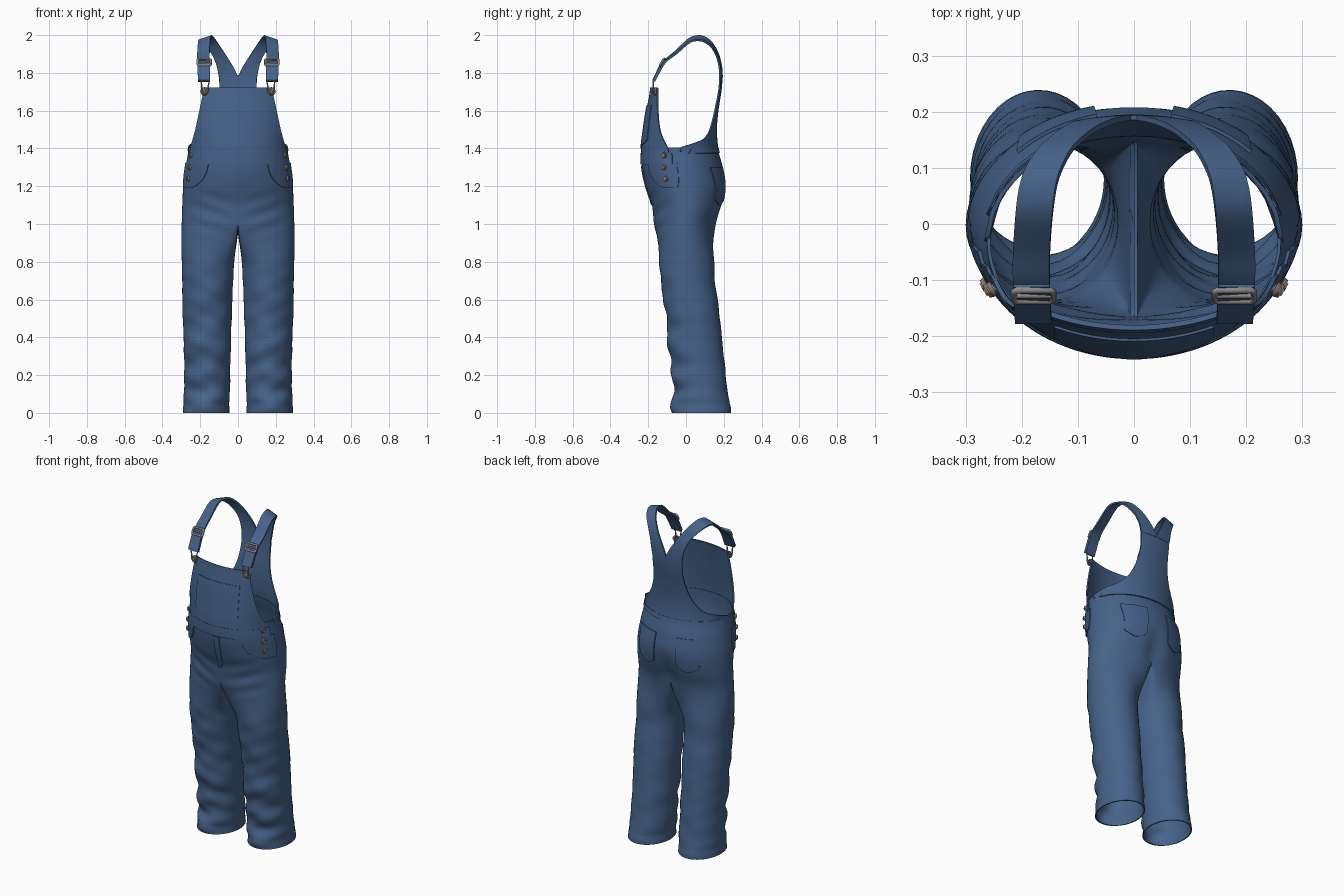
import bpy, bmesh, math
from math import sin, cos, pi, radians
from mathutils import Vector

cube = bpy.data.objects.get("Cube")
if cube:
    bpy.data.objects.remove(cube)


def material(name, rgb):
    m = bpy.data.materials.new(name)
    m.use_nodes = True
    m.diffuse_color = (*rgb, 1)
    m.node_tree.nodes["Principled BSDF"].inputs["Base Color"].default_value = (*rgb, 1)
    return m


DENIM = material("denim_blue", (0.06, 0.122, 0.25))
STEEL = material("dull_steel", (0.27, 0.255, 0.25))
BRASS = material("worn_brass", (0.255, 0.2, 0.165))

# Garment outline: height, inner x, outer x, front y, back y
BODY = [(0, .05, .288, -.07, .235), (.07, .045, .29, -.075, .228), (.12, .043, .284, -.06, .22),
        (.2, .042, .286, -.08, .21), (.26, .04, .284, -.073, .205), (.35, .038, .287, -.1, .195),
        (.45, .035, .29, -.097, .185), (.6, .03, .295, -.12, .168), (.7, .026, .295, -.133, .152),
        (.8, .02, .298, -.145, .153), (.9, .01, .3, -.157, .153), (1, 0, .298, -.17, .165),
        (1.1, 0, .295, -.18, .195), (1.2, 0, .29, -.212, .21), (1.3, 0, .278, -.232, .195),
        (1.4, 0, .262, -.232, .168), (1.5, 0, .27, -.22, .16), (1.6, 0, .28, -.205, .168),
        (1.72, 0, .3, -.183, .186), (1.8, 0, .3, -.175, .19)]
CROTCH, WAIST = 1.02, 1.405


def interp(table, t, smooth=True):
    """Look up a row of the table at key t."""
    n = len(table)
    i = max(0, min(n - 2, sum(r[0] <= t for r in table) - 1))
    a, b = table[i], table[i + 1]
    p, q = table[max(i - 1, 0)], table[min(i + 2, n - 1)]
    h = b[0] - a[0]
    f = min(1, max(0, (t - a[0]) / h))
    out = []
    for k in range(1, len(a)):
        if not smooth:
            out.append(a[k] + (b[k] - a[k]) * f)
            continue
        m0 = (b[k] - p[k]) / (b[0] - p[0]) * h
        m1 = (q[k] - a[k]) / (q[0] - a[0]) * h
        out.append((2*f**3 - 3*f*f + 1) * a[k] + (f**3 - 2*f*f + f) * m0
                   + (3*f*f - 2*f**3) * b[k] + (f**3 - f*f) * m1)
    return out


def finish(ob, mat, modifiers=()):
    """Add the material, bake the modifiers and shade."""
    ob.data.materials.append(mat)
    bpy.ops.object.select_all(action='DESELECT')
    ob.select_set(True)
    bpy.context.view_layer.objects.active = ob
    for kind, props in modifiers:
        mod = ob.modifiers.new(kind.lower(), kind)
        for key, value in props.items():
            setattr(mod, key, value)
        bpy.ops.object.modifier_apply(modifier=mod.name)
    bpy.ops.object.shade_smooth_by_angle(angle=radians(50))
    return ob


def new_object(name, bm):
    me = bpy.data.meshes.new(name)
    bm.to_mesh(me)
    bm.free()
    ob = bpy.data.objects.new(name, me)
    bpy.context.collection.objects.link(ob)
    return ob


def add_grid(bm, rows):
    vs = [[bm.verts.new(p) for p in row] for row in rows]
    for lo, hi in zip(vs, vs[1:]):
        for c in range(len(lo) - 1):
            bm.faces.new((lo[c], lo[c + 1], hi[c + 1], hi[c]))


def sheet(name, rows, thick):
    bm = bmesh.new()
    add_grid(bm, rows)
    return finish(new_object(name, bm), DENIM, [("SOLIDIFY", dict(thickness=thick, offset=0))])


def on_body(x, z, side=-1, off=0.0):
    """Point on the torso oval; side -1 is the front, 1 the back."""
    _, rx, yf, yb = interp(BODY, z)
    a = math.asin(max(-1, min(1, x / rx)))
    cy, ry = (yf + yb) / 2, (yb - yf) / 2
    return Vector(((rx + off) * sin(a), cy + side * (ry + off) * cos(a), z))


def patch(name, edges, side=-1, off=0.006, thick=0.006, smooth=False, cols=16):
    """Cloth panel on the torso; edges are (z, one x, other x), from bottom up."""
    z0, z1 = edges[0][0], edges[-1][0]
    n = max(3, math.ceil((z1 - z0) / .012))
    rows = []
    for i in range(n + 1):
        z = z0 + (z1 - z0) * i / n
        l, r = sorted(interp(edges, z, smooth), reverse=side > 0)
        rows.append([on_body(l + (r - l) * c / cols, z, side, off) for c in range(cols + 1)])
    return sheet(name, rows, thick)


# Trousers: left half with its leg, then mirrored
OUT, INN = 32, 12


def leg_ring(z):
    x0, x1, yf, yb = interp(BODY, z)
    cx, rx, cy, ry = (x0 + x1) / 2, (x1 - x0) / 2, (yf + yb) / 2, (yb - yf) / 2
    w = min(1, max(0, (z - .72) / (CROTCH - .72)))
    w = w * w * (3 - 2 * w)
    pts = []
    for i in range(OUT + INN + 1):
        outer = i <= OUT
        u = i / OUT if outer else (i - OUT) / INN
        # Round leg section, softly folded at the front and towards the hem
        a = radians(-140 + 280 * u) if outer else radians(140 + 80 * u)
        c, s = cos(a), sin(a)
        depth = (.001 + .0035 * max(0, -s)) * (1 - w) * (1.2 - z)
        fold = depth * (sin(33 * z + 3.5 * c) + .7 * sin(58 * z - 4 * c)) + (.004 if z < .035 else 0)
        round_p = Vector((cx + (rx + fold) * c, cy + (ry + fold) * s, z))
        # Half-oval section under the seat
        if outer:
            b = pi * (u - .5)
            half_p = Vector((x0 + (x1 - x0) * cos(b), cy + ry * sin(b), z))
        else:
            half_p = Vector((x0, cy + ry * cos(pi * u), z - .045 * sin(pi * u) * w))
        p = round_p.lerp(half_p, w)
        # Cleft of the seat and creases fanning from the crotch
        fade = max(0, 1 - abs(z - 1.06) / .17)
        if p.y > 0:
            p.y -= .022 * fade * math.exp(-(p.x / .05) ** 2)
        elif z > .8:
            p.y += .005 * fade * sin(70 * (z - .35 * p.x)) * sin(pi * min(1, p.x / .28))
        if z >= CROTCH - 1e-4 and i in (0, OUT):
            p.x = 0
        pts.append(p)
    return pts


leg_rows = [leg_ring(CROTCH * i / 72) for i in range(73)]
top_rows = [leg_ring(CROTCH + (WAIST - CROTCH) * i / 24) for i in range(1, 25)]
for p in leg_rows[-1][OUT:]:
    p.x = 0
bm = bmesh.new()
add_grid(bm, [r[:OUT + 1] for r in leg_rows + top_rows])
add_grid(bm, [r[OUT:] for r in leg_rows])
bmesh.ops.remove_doubles(bm, verts=bm.verts, dist=1e-5)
finish(new_object("trousers", bm), DENIM,
       [("MIRROR", dict(merge_threshold=.001)), ("SOLIDIFY", dict(thickness=.006, offset=-1))])

# Bib with its pocket and hems
BIB = [(1.34, -.257, .257), (1.4, -.249, .249), (1.5, -.223, .223), (1.6, -.202, .202), (1.72, -.177, .177)]
patch("bib", BIB, off=.001, thick=.008, smooth=True, cols=32)
patch("bib_top_hem", [(1.69, -.181, .181), (1.722, -.177, .177)], off=.004, thick=.005)
patch("bib_pocket", [(1.4, -.01, .01), (1.44, -.138, .138), (1.63, -.138, .138)], off=.006, thick=.007)
patch("front_waistband", [(1.315, -.268, .268), (1.375, -.258, .258)], off=.004, cols=32)

# Back panel that narrows into the straps
BACK = [(1.385, -.264, .264), (1.412, -.26, .26), (1.43, -.24, .24), (1.45, -.2, .2), (1.5, -.153, .153),
        (1.58, -.115, .115), (1.68, -.098, .098), (1.79, -.1, .1)]
patch("back_panel", BACK, side=1, off=0, thick=.008, smooth=True, cols=24)
patch("back_waistband", [(1.375, -.258, .258), (1.4, -.25, .25)], side=1, off=.003, cols=32)

# Trouser fly
patch("fly", [(1.1, .0, .015), (1.14, .0, .032), (1.31, .0, .036)], off=.003, thick=.005, cols=4)

# Strap rails: key, inner x, outer x, y, z
STRAP = [(0, 0, .1, .19, 1.775), (1, .018, .107, .188, 1.82), (2, .045, .117, .181, 1.865),
         (3, .075, .136, .166, 1.912), (4, .106, .164, .138, 1.957), (5, .126, .188, .105, 1.985),
         (6, .138, .202, .07, 1.995), (7, .145, .21, .02, 1.982), (8, .15, .215, -.05, 1.918),
         (9, .15, .215, -.115, 1.858), (10, .147, .212, -.168, 1.755)]


def strap_rows(t0, t1, n, side, lift=0.0):
    rows = []
    for i in range(n + 1):
        t = t0 + (t1 - t0) * i / n
        xi, xo, y, z = interp(STRAP, t)
        tilt = .024 * sin(pi * t / 10)
        row = []
        for c in range(7):
            x = xi + (xo - xi) * c / 6
            wrap = 1.06 * x * x * max(0, 1 - t / 4)
            row.append(Vector((side * x, y - wrap - lift * .8, z + lift * .6 - tilt * c / 6)))
        rows.append(row[::-1] if side > 0 else row)
    return rows


def wire(name, pts, radius, closed=True):
    cu = bpy.data.curves.new(name, 'CURVE')
    cu.dimensions = '3D'
    cu.bevel_depth = radius
    cu.bevel_resolution = 2
    sp = cu.splines.new('POLY')
    sp.points.add(len(pts) - 1)
    for q, p in zip(sp.points, pts):
        q.co = (*p, 1)
    sp.use_cyclic_u = closed
    ob = bpy.data.objects.new(name, cu)
    bpy.context.collection.objects.link(ob)
    cu.materials.append(STEEL)


def button(name, pos, normal, r):
    bm = bmesh.new()
    for rad, depth in ((r, .008), (r * .6, .014)):
        bmesh.ops.create_cone(bm, cap_ends=True, segments=20, radius1=rad, radius2=rad * .8, depth=depth)
    ob = finish(new_object(name, bm), BRASS)
    ob.location = pos
    ob.rotation_euler = normal.to_track_quat('Z', 'Y').to_euler()


def frame(origin, side, down, outline):
    """Place flat (across, along) points on a sloping plane."""
    return [origin + Vector((side * u, 0, 0)) + down * v for u, v in outline]


BUCKLE = ((-.035, -.014), (-.029, -.02), (.029, -.02), (.035, -.014),
          (.035, .014), (.029, .02), (-.029, .02), (-.035, .014))
HOOK = ((-.022, 0), (.022, 0), (.017, .025), (.018, .045), (.009, .064),
        (-.009, .064), (-.018, .045), (-.017, .025))
PLACKET = [(1.19, .245, .284), (1.205, .215, .285), (1.23, .187, .284), (1.27, .165, .28), (1.325, .152, .272)]

for side, tag in ((1, "left"), (-1, "right")):
    sheet(tag + "_strap", strap_rows(0, 10, 60, side), .01)
    sheet(tag + "_strap_fold", strap_rows(8.8, 10, 8, side, .009), .007)

    # Slider buckle and hook, laid out along the slope of the strap
    slope = Vector((0, -.5, -.87))
    mid = Vector((side * .179, -.128, 1.857))
    wire(tag + "_buckle", frame(mid, side, slope, BUCKLE), .006)
    wire(tag + "_buckle_bar", frame(mid, side, slope, ((-.035, 0), (.035, 0))), .005, False)
    wire(tag + "_hook", frame(Vector((side * .174, -.173, 1.758)), side, Vector((0, -.02, -1)), HOOK), .004)
    button(tag + "_bib_button", on_body(side * .17, 1.703, -1, .016), Vector((side * .3, -1, .1)), .022)

    # Curved side placket with buttons
    patch(tag + "_placket", [(z, side * a, side * b) for z, a, b in PLACKET], off=.004, thick=.006, cols=10)
    for i, z in enumerate((1.365, 1.3, 1.24)):
        pos = on_body(side * (.243 + .006 * i), z, -1, .012)
        button(f"{tag}_side_button_{i + 1}", pos, Vector((pos.x, pos.y * 1.2, 0)), .015)

    # Back pocket
    patch(tag + "_back_pocket", [(z, side * a, side * b) for z, a, b in
                                 ((1.1, .125, .145), (1.125, .075, .195), (1.3, .065, .205))], side=1, off=.004)
